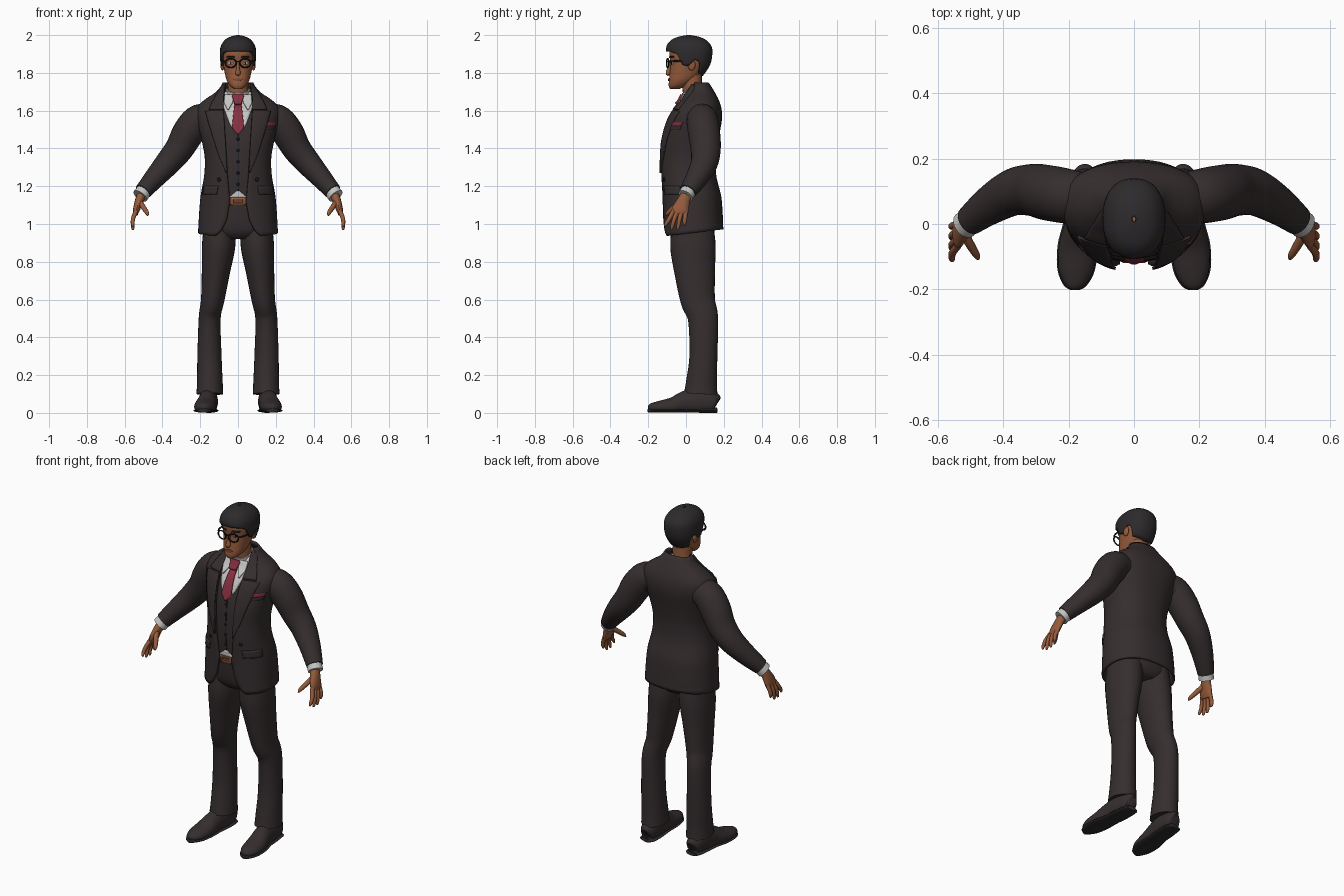
import bpy, bmesh, math
from mathutils import Vector

def material(name, rgb):
    m = bpy.data.materials.new(name)
    m.diffuse_color = (*rgb, 1)
    return m

SUIT = material("suit charcoal", (0.036, 0.027, 0.028))
HAIR = material("hair dark", (0.026, 0.023, 0.025))
SKIN = material("skin brown", (0.30, 0.105, 0.045))
LIP = material("lip brown", (0.20, 0.065, 0.04))
WHITE = material("shirt white", (0.56, 0.56, 0.55))
RED = material("tie red", (0.24, 0.028, 0.05))
BELT = material("belt brown", (0.16, 0.05, 0.022))
BLACK = material("frame black", (0.008, 0.008, 0.009))
GOLD = material("buckle bronze", (0.32, 0.13, 0.06))

def finish(ob, name, mat, angle=45):
    ob.name = name
    ob.data.materials.append(mat)
    for p in ob.data.polygons:
        p.use_smooth = True
    ob.data.set_sharp_from_angle(angle=math.radians(angle))
    return ob

def grid(name, rows, mat, closed=True, thick=0):
    """Skin rows of points; closed rows get end caps, open sheets get thickness."""
    bm = bmesh.new()
    vs = [[bm.verts.new(p) for p in r] for r in rows]
    n = len(rows[0])
    for a, b in zip(vs, vs[1:]):
        for i in range(n if closed else n - 1):
            j = (i + 1) % n
            bm.faces.new((a[i], a[j], b[j], b[i]))
    if closed and not thick:
        bm.faces.new(vs[0])
        bm.faces.new(vs[-1])
    bmesh.ops.recalc_face_normals(bm, faces=bm.faces)
    me = bpy.data.meshes.new(name)
    bm.to_mesh(me)
    bm.free()
    ob = bpy.data.objects.new(name, me)
    bpy.context.collection.objects.link(ob)
    if thick:
        s = ob.modifiers.new("thickness", 'SOLIDIFY')
        s.thickness, s.offset = thick, 0
    return finish(ob, name, mat)

def spline(pts, k=5):
    """Catmull-Rom through tuples of any length."""
    out = []
    for i in range(len(pts) - 1):
        p = [pts[max(i - 1, 0)], pts[i], pts[i + 1], pts[min(i + 2, len(pts) - 1)]]
        for s in range(k):
            t = s / k
            out.append(tuple(0.5 * (2*b + (c-a)*t + (2*a-5*b+4*c-d)*t*t + (3*b-a-3*c+d)*t**3)
                             for a, b, c, d in zip(*p)))
    return out + [tuple(pts[-1])]

def tube(name, pts, mat, sides=20, k=5, floor=None):
    """Elliptic tube through (x, y, z, r1, r2)."""
    d = (Vector(pts[-1][:3]) - Vector(pts[0][:3])).normalized()
    ref = Vector((1, 0, 0)) if abs(d.y) > 0.7 else Vector((0, 1, 0))
    P = spline(pts, k)
    rows = []
    for i, p in enumerate(P):
        t = (Vector(P[min(i+1, len(P)-1)][:3]) - Vector(P[max(i-1, 0)][:3])).normalized()
        u = (ref - t * ref.dot(t)).normalized()
        v = t.cross(u)
        row = []
        for j in range(sides):
            a = 2 * math.pi * j / sides
            q = Vector(p[:3]) + u * p[3] * math.cos(a) + v * p[4] * math.sin(a)
            if floor is not None:
                q.z = max(q.z, floor)
            row.append(q)
        rows.append(row)
    return grid(name, rows, mat)

# Body tables: height, half width, front y, back y
N = 2.3
TORSO = spline([(.93, .206, -.118, .192), (1.13, .194, -.12, .182), (1.25, .174, -.128, .155),
    (1.35, .17, -.128, .152), (1.45, .188, -.12, .166), (1.55, .212, -.09, .184), (1.61, .212, -.055, .182),
    (1.65, .178, -.02, .17), (1.69, .118, .0, .15), (1.72, .09, .015, .132), (1.745, .076, .03, .115)])
HIPS = spline([(.92, .10, -.05, .12), (.96, .17, -.085, .15), (1.05, .175, -.1, .15), (1.2, .16, -.106, .13)])
HEAD = spline([(1.715, .022, -.084, -.035), (1.73, .042, -.092, .0), (1.76, .06, -.09, .045), (1.80, .07, -.086, .085),
    (1.85, .079, -.082, .11), (1.90, .082, -.088, .12), (1.94, .076, -.078, .115), (1.975, .05, -.04, .08)])
HAIRT = spline([(1.76, .068, -.08, .06), (1.80, .079, -.085, .095), (1.85, .087, -.088, .125), (1.90, .091, -.098, .134),
    (1.94, .086, -.098, .13), (1.972, .064, -.072, .10), (1.988, .034, -.03, .06), (1.995, .003, .01, .02)])

def at(table, z):
    for a, b in zip(table, table[1:]):
        if z <= b[0]:
            f = max(0, (z - a[0]) / (b[0] - a[0]))
            return [p + (q - p) * f for p, q in zip(a[1:], b[1:])]
    return table[-1][1:]

def ring_pt(table, z, t, inset=0):
    a, f, b = at(table, z)
    s, c = math.sin(t), math.cos(t)
    x = (a - inset) * math.copysign(abs(s) ** (2 / N), s)
    y = (f + b) / 2 - ((b - f) / 2 - inset) * math.copysign(abs(c) ** (2 / N), c)
    return Vector((x, y, z))

def front(table, x, z):
    a, f, b = at(table, z)
    k = min(abs(x) / a, .97)
    return (f + b) / 2 - (b - f) / 2 * (1 - k ** N) ** (1 / N)

def loft(name, table, z0, z1, mat, inset=0, rows=24, sides=36):
    return grid(name, [[ring_pt(table, z0 + (z1 - z0) * i / rows, 2 * math.pi * j / sides, inset)
                        for j in range(sides)] for i in range(rows + 1)], mat)

def patch(name, table, outline, mat, off=.006, thick=.008, sx=1):
    """Plate that follows the front of a body; outline is (z, x0, x1)."""
    rows = []
    for a, b in zip(outline, outline[1:]):
        for s in range(5):
            z, x0, x1 = [p + (q - p) * s / 4 for p, q in zip(a, b)]
            if s or a is outline[0]:
                xs = [x0 + (x1 - x0) * i / 8 for i in range(9)]
                rows.append([(sx * x, front(table, x, z) - off, z) for x in xs])
    return grid(name, rows, mat, False, thick)

def ball(name, loc, size, mat):
    bpy.ops.mesh.primitive_uv_sphere_add(segments=20, ring_count=12, location=loc)
    ob = bpy.context.object
    ob.scale = size
    return finish(ob, name, mat)

# Jacket: sheet wrapped round the back, open at the front
OPEN = [(.93, .125), (.96, .09), (1.02, .06), (1.12, .042), (1.25, .055), (1.5, .07), (1.63, .078), (1.70, .076), (1.745, .066)]
def opening(z):
    return at(OPEN, z)[0]
rows = []
for i in range(41):
    z = .935 + .81 * i / 40
    a = at(TORSO, z)[0]
    t0 = math.asin(min(.98, opening(z) / a) ** (N / 2))
    row = [ring_pt(TORSO, z, t0 + (2 * math.pi - 2 * t0) * j / 48) for j in range(49)]
    for p in row:
        p.z += .035 * max(0, 1 - i / 12) * min(1, max(0, (p.y + .12) / .3))
    rows.append(row)
grid("jacket", rows, SUIT, False, .012)

# Waistcoat, trousers top, belt and shirt
loft("waistcoat", TORSO, 1.17, 1.66, SUIT, .012)
loft("trouser_hips", HIPS, .92, 1.2, SUIT)
patch("belt", HIPS, [(1.10, -.09, .09), (1.14, -.09, .09)], BELT)
patch("shirt_hem", HIPS, [(1.14, -.05, .05), (1.175, -.008, .008)], WHITE, .009)
for z in (1.105, 1.135):
    patch("buckle_bar", HIPS, [(z - .005, -.03, .03), (z + .005, -.03, .03)], GOLD, .012)
for x in (-.03, .03):
    patch("buckle_side", HIPS, [(1.10, x - .005, x + .005), (1.14, x - .005, x + .005)], GOLD, .012)
patch("shirt_front", TORSO, [(1.475, -.006, .006), (1.53, -.045, .045), (1.62, -.078, .078), (1.70, -.075, .075)], WHITE, -.006)
patch("tie", TORSO, [(1.475, -.004, .004), (1.51, -.032, .032), (1.64, -.018, .018)], RED, .006)
patch("tie_knot", TORSO, [(1.635, -.018, .018), (1.675, -.031, .031), (1.685, -.027, .027)], RED, .02, .016)
for i in range(5):
    z = 1.21 + .06 * i
    ball("waistcoat_button", (0, front(TORSO, 0, z) + .009, z), (.008, .005, .008), BLACK)
patch("waistcoat_seam", TORSO, [(1.17, .0, .003), (1.47, .0, .003)], BLACK, -.011, .004)
patch("back_seam_pocket_top", TORSO, [(1.50, .135, .19), (1.518, .135, .195)], SUIT, .008)
patch("pocket_square", TORSO, [(1.518, .138, .19), (1.538, .155, .203)], RED, .007)

# Neck and shirt collar
tube("neck", [(0, .045, 1.6, .055, .058), (0, .035, 1.70, .052, .055), (0, .028, 1.80, .055, .056)], SKIN)
tube("shirt_collar", [(0, .065, 1.63, .072, .076), (0, .052, 1.665, .068, .07), (0, .036, 1.712, .061, .063)], WHITE, 28)

# Head, nose, mouth
loft("head", HEAD, 1.715, 1.975, SKIN)
tube("nose", [(0, -.08, 1.86, .008, .008), (0, -.088, 1.825, .011, .009), (0, -.094, 1.797, .013, .014), (0, -.088, 1.788, .004, .006)], SKIN, 12)
patch("lips", HEAD, [(1.757, -.012, .012), (1.764, -.025, .025), (1.771, -.014, .014)], LIP, .002, .007)

# Hair cap with a shaped hairline, measured round from the front
LINE = [(0, 1.915), (.7, 1.912), (1.05, 1.90), (1.25, 1.845), (1.55, 1.835), (1.75, 1.87), (2.0, 1.86), (2.25, 1.80), (3.15, 1.785)]
cols = []
for j in range(64):
    t = 2 * math.pi * j / 64
    h = at(LINE, min(t, 2 * math.pi - t))[0]
    cols.append([ring_pt(HAIRT, h + (1.9945 - h) * math.sin(s / 16 * math.pi / 2), t) for s in range(17)])
grid("hair", list(zip(*cols)), HAIR, True, .011)

bpy.ops.mesh.primitive_cube_add(size=1, location=(0, -.1, 1.86))
bpy.context.object.scale = (.026, .007, .007)
finish(bpy.context.object, "glasses_bridge", BLACK)

for sx, side in ((1, "left"), (-1, "right")):
    # Lapels, collar, pockets and buttons
    patch("lapel_" + side, TORSO, [(1.27, opening(1.27), .062), (1.36, opening(1.36), .1), (1.5, .07, .145),
        (1.595, .076, .172), (1.602, .077, .14)], SUIT, .012, .009, sx)
    patch("jacket_collar_" + side, TORSO, [(1.606, .077, .152), (1.64, .077, .137), (1.69, .074, .108), (1.735, .068, .08)],
          SUIT, .011, .012, sx)
    patch("collar_wing_" + side, TORSO, [(1.605, .05, .056), (1.64, .03, .073), (1.685, .02, .07)], WHITE, .012, .008, sx)
    patch("pocket_flap_" + side, TORSO, [(1.155, .112, .184), (1.2, .105, .18)], SUIT, .009, .01, sx)
    ball("jacket_button_" + side, (sx * .10, front(TORSO, .10, 1.235) - .007, 1.235), (.011, .006, .011), BLACK)

    # Sleeve and cuff
    tube("sleeve_" + side, [(sx*x, y, z, r, q) for x, y, z, r, q in [(.12, .08, 1.55, .07, .07),
        (.20, .085, 1.552, .083, .084), (.26, .095, 1.488, .085, .085), (.31, .104, 1.40, .08, .076),
        (.37, .097, 1.325, .072, .068), (.44, .058, 1.245, .06, .056), (.503, .01, 1.172, .046, .045)]], SUIT, 24)
    tube("cuff_" + side, [(sx*.492, .018, 1.182, .04, .041), (sx*.518, -.003, 1.148, .043, .042)], WHITE)

    # Hand
    tube("palm_" + side, [(sx*.505, .008, 1.165, .028, .025), (sx*.522, -.012, 1.125, .034, .023),
        (sx*.538, -.03, 1.075, .045, .018), (sx*.543, -.035, 1.05, .036, .012)], SKIN, 16)
    for i, (y, z) in enumerate([(-.108, .985), (-.075, .968), (-.042, .968), (-.008, .99)]):
        by = -.066 + .022 * i
        tube(f"finger_{i + 1}_" + side, [(sx*.539, by, 1.07, .012, .012), (sx*.556, (by + y) / 2 - .002, 1.027, .0115, .0115),
            (sx*.557, y, z + .012, .009, .009), (sx*.554, y - .002, z, .003, .003)], SKIN, 10, 3)
    tube("thumb_" + side, [(sx*.522, -.025, 1.12, .016, .015), (sx*.502, -.062, 1.09, .014, .014),
        (sx*.482, -.095, 1.06, .011, .011), (sx*.477, -.108, 1.045, .003, .004)], SKIN, 10, 4)

    # Trouser leg
    tube("trouser_leg_" + side, [(sx*x, y, z, ry, rx) for x, y, z, ry, rx in [(.095, .035, 1.0, .11, .085),
        (.103, .037, .88, .12, .088), (.117, .046, .75, .108, .075), (.134, .062, .6, .092, .062), (.15, .09, .5, .08, .058),
        (.151, .092, .3, .074, .064), (.149, .082, .16, .082, .068), (.149, .078, .1, .089, .071)]], SUIT, 28)

    # Shoe with sole and heel
    shoe = [(.152, .165, .05, .02, .03), (.152, .15, .055, .042, .055), (.156, .08, .06, .05, .075), (.163, .0, .052, .05, .066),
            (.172, -.07, .036, .058, .047), (.178, -.14, .03, .053, .034), (.182, -.185, .027, .032, .023), (.183, -.2, .024, .01, .01)]
    tube("shoe_" + side, [(sx*x, *r) for x, *r in shoe], SUIT, 24, 5, .012)
    tube("sole_" + side, [(sx*x, y * 1.01, .012, w + .004, .011) for x, y, z, w, h in shoe], HAIR, 16)
    tube("heel_" + side, [(sx*.152, .163, .014, .03, .014), (sx*.153, .13, .014, .046, .014), (sx*.155, .07, .014, .046, .014)], HAIR, 16, 5, 0)

    # Ear, eye, brow
    ball("ear_" + side, (sx*.082, .03, 1.842), (.011, .02, .03), SKIN)
    patch("eye_white_" + side, HEAD, [(1.844, .033, .043), (1.851, .024, .052), (1.858, .031, .045)], WHITE, .001, .004, sx)
    patch("pupil_" + side, HEAD, [(1.845, .034, .042), (1.858, .034, .042)], BLACK, .003, .004, sx)
    patch("brow_" + side, HEAD, [(1.879, .016, .058), (1.888, .02, .06)], HAIR, .002, .006, sx)

    # Glasses
    bpy.ops.mesh.primitive_torus_add(major_radius=.027, minor_radius=.0042, major_segments=28, minor_segments=8,
        location=(sx*.038, -.097, 1.852), rotation=(math.pi / 2, 0, sx * .2))
    bpy.context.object.scale = (1.08, .88, 1)
    finish(bpy.context.object, "glasses_rim_" + side, BLACK)
    tube("glasses_temple_" + side, [(sx*.064, -.092, 1.86, .004, .005), (sx*.083, -.06, 1.862, .004, .005),
        (sx*.09, .03, 1.862, .004, .005)], BLACK, 8)
